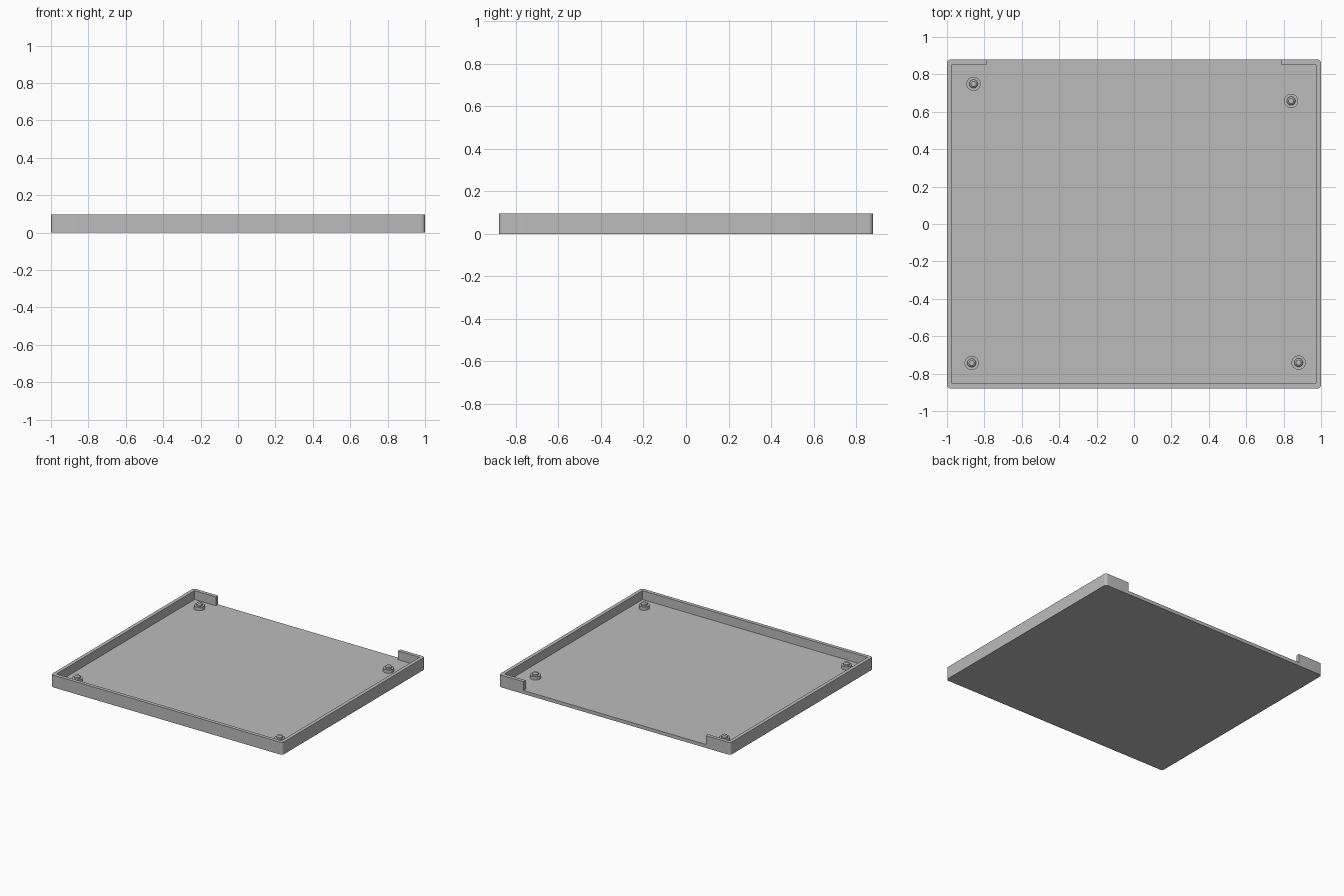
import bpy, bmesh, math

if "Cube" in bpy.data.objects:
    bpy.data.objects.remove(bpy.data.objects["Cube"])

W, D, H = 1.0, 0.88, 0.096      # half width, half depth, height
WALL, FLOOR, R = 0.028, 0.027, 0.022
NOTCH = 0.787                   # half width of the open back

grey = bpy.data.materials.new("grey plastic")
grey.diffuse_color = (0.5, 0.5, 0.5, 1)
grey.use_nodes = True
grey.node_tree.nodes["Principled BSDF"].inputs["Base Color"].default_value = grey.diffuse_color


def finish(name, bm):
    bmesh.ops.recalc_face_normals(bm, faces=bm.faces)
    mesh = bpy.data.meshes.new(name)
    bm.to_mesh(mesh)
    bm.free()
    mesh.materials.append(grey)
    obj = bpy.data.objects.new(name, mesh)
    bpy.context.collection.objects.link(obj)
    return obj


def prism(name, outline, z0, z1):
    bm = bmesh.new()
    face = bm.faces.new([bm.verts.new((x, y, z0)) for x, y in outline])
    top = bmesh.ops.extrude_face_region(bm, geom=[face])["geom"]
    bmesh.ops.translate(bm, vec=(0, 0, z1 - z0),
                        verts=[v for v in top if isinstance(v, bmesh.types.BMVert)])
    return finish(name, bm)


def lathe(name, profile, x, y, sides=32):
    bm = bmesh.new()
    rings = [[bm.verts.new((x + r * math.cos(2 * math.pi * i / sides),
                            y + r * math.sin(2 * math.pi * i / sides), z))
              for i in range(sides)] for r, z in profile]
    for a, b in zip(rings, rings[1:]):
        for i in range(sides):
            j = (i + 1) % sides
            bm.faces.new((a[i], a[j], b[j], b[i]))
    bm.faces.new(rings[0])
    bm.faces.new(rings[-1])
    return finish(name, bm)


def smooth(obj):
    bpy.ops.object.select_all(action='DESELECT')
    obj.select_set(True)
    bpy.context.view_layer.objects.active = obj
    bpy.ops.object.shade_smooth_by_angle(angle=math.radians(30))


# Tray: rounded slab with a pocket that runs out through the back wall
outline = []
for k, (sx, sy) in enumerate([(1, 1), (-1, 1), (-1, -1), (1, -1)]):
    for i in range(7):
        a = math.pi / 2 * (k + i / 6)
        outline.append((sx * (W - R) + R * math.cos(a), sy * (D - R) + R * math.sin(a)))
tray = prism("tray", outline, 0, H)

ix, iy = W - WALL, D - WALL
half = [(ix, -iy), (ix, iy), (NOTCH, iy), (NOTCH, D + 0.1)]
cutter = prism("pocket_cutter", half + [(-x, y) for x, y in reversed(half)], FLOOR, H + 0.1)
cutter.hide_render = True
cutter.hide_set(True)
cut = tray.modifiers.new("pocket", 'BOOLEAN')
cut.operation, cut.solver, cut.object = 'DIFFERENCE', 'EXACT', cutter
bpy.context.view_layer.objects.active = tray
tray.select_set(True)
bpy.ops.object.modifier_apply(modifier="pocket")
bpy.data.objects.remove(cutter)
smooth(tray)

# Standoffs: wide shoulder with a small tapered locating pin
profile = [(0.038, FLOOR - 0.005), (0.038, FLOOR + 0.026), (0.023, FLOOR + 0.026),
           (0.023, FLOOR + 0.038), (0.014, FLOOR + 0.046)]
for i, (x, y) in enumerate([(-0.858, 0.749), (0.84, 0.658), (-0.868, -0.743), (0.88, -0.741)]):
    smooth(lathe(f"standoff_{i + 1}", profile, x, y))
